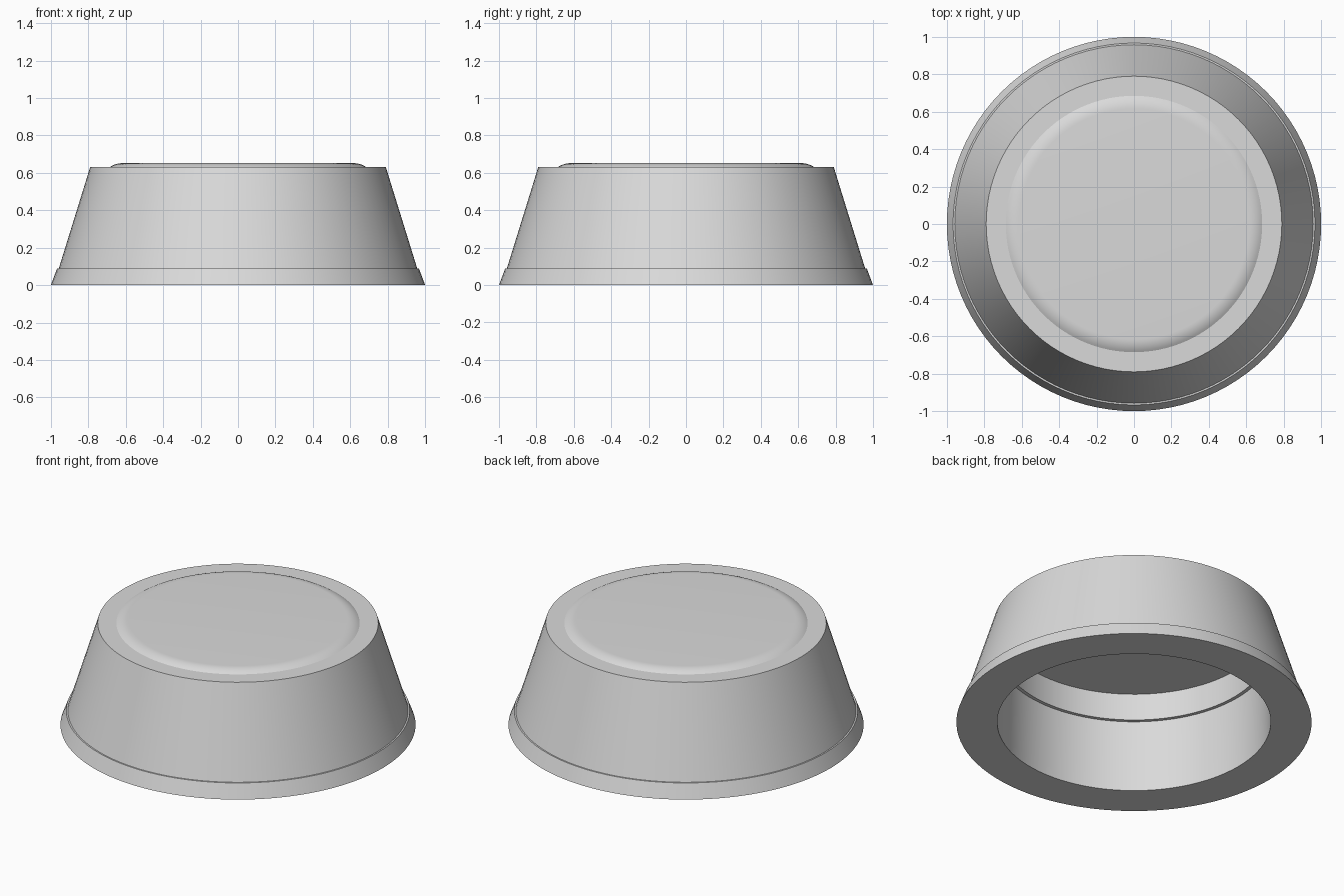
import bpy, bmesh, math
from mathutils import Vector

if "Cube" in bpy.data.objects:
    bpy.data.objects.remove(bpy.data.objects["Cube"])

SEGMENTS = 96

grey = bpy.data.materials.new("plain grey")
grey.diffuse_color = (0.7, 0.7, 0.7, 1)
grey.use_nodes = True
grey.node_tree.nodes["Principled BSDF"].inputs["Base Color"].default_value = grey.diffuse_color


def lathe(name, profile, material):
    """Turn an (r, z) profile around the z axis into a smooth shaded solid."""
    bm = bmesh.new()
    verts = [bm.verts.new((r, 0, z)) for r, z in profile]
    edges = [bm.edges.new(pair) for pair in zip(verts, verts[1:])]
    bmesh.ops.spin(bm, geom=verts + edges, cent=(0, 0, 0), axis=(0, 0, 1),
                   angle=math.tau, steps=SEGMENTS, use_merge=False)
    bmesh.ops.remove_doubles(bm, verts=bm.verts[:], dist=0.0005)
    bmesh.ops.recalc_face_normals(bm, faces=bm.faces[:])
    mesh = bpy.data.meshes.new(name)
    bm.to_mesh(mesh)
    bm.free()
    mesh.materials.append(material)
    obj = bpy.data.objects.new(name, mesh)
    bpy.context.collection.objects.link(obj)
    bpy.ops.object.select_all(action='DESELECT')
    obj.select_set(True)
    bpy.context.view_layer.objects.active = obj
    bpy.ops.object.shade_smooth_by_angle(angle=math.radians(25))
    return obj


# Stepped bore, from the ceiling centre down to the open base
bore = [(0, 0.61), (0.742, 0.61), (0.742, 0.443), (0.763, 0.443), (0.77, 0)]

# Flared foot, small step and tapered outer wall up to the flat rim
outside = [(1.0, 0), (0.967, 0.088), (0.958, 0.088), (0.79, 0.631)]

# Raised top disc with a rounded edge that meets the rim at a crease
rise, run, top = 0.021, 0.07, 0.652
radius = (run**2 + rise**2) / (2 * rise)
sweep = math.asin(run / radius)
disc = []
for i in range(7):
    a = sweep * (1 - i / 6)
    disc.append((0.615 + radius * math.sin(a), top - radius * (1 - math.cos(a))))
disc.append((0, top))

lathe("tapered_cover", bore + outside + disc, grey)
